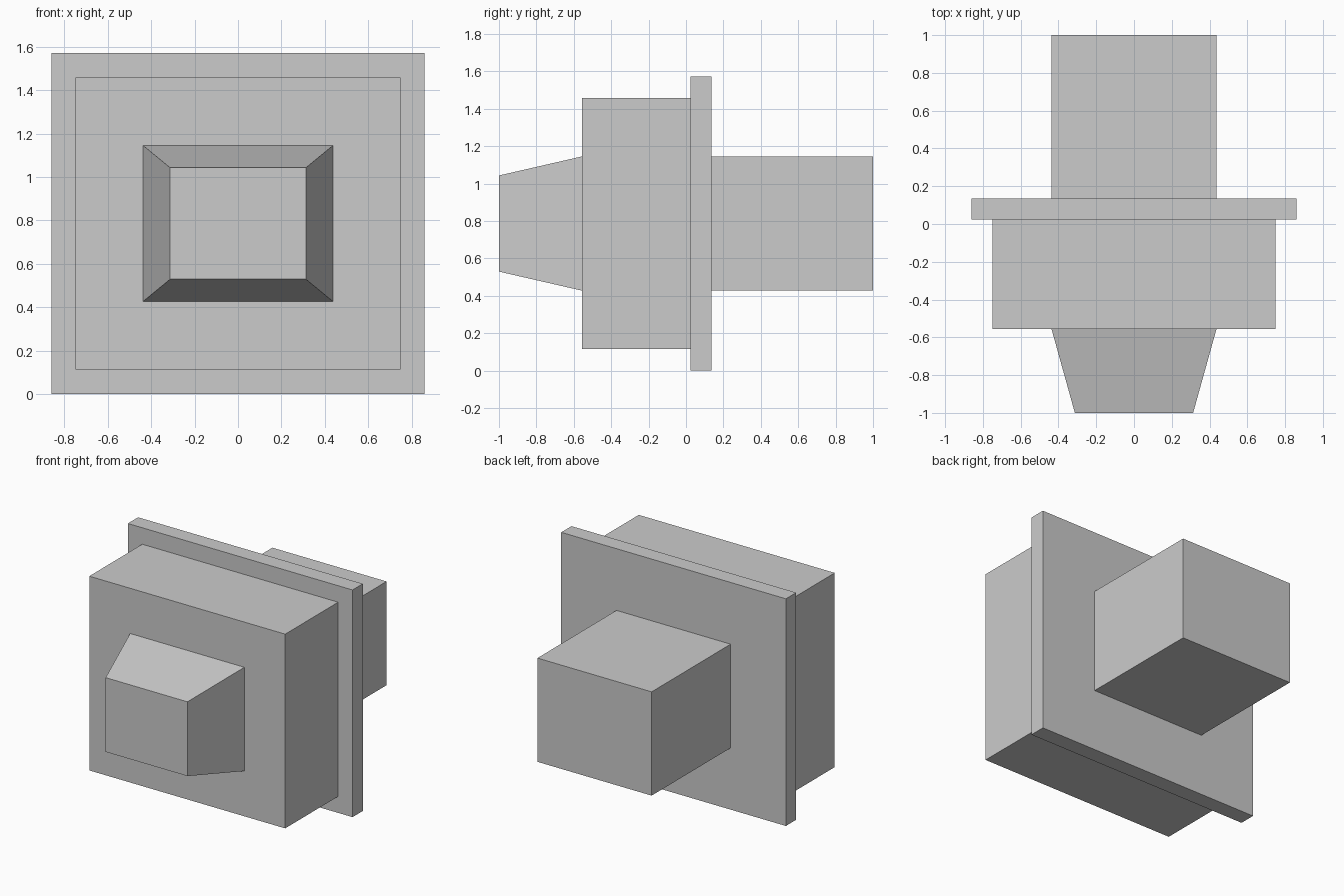
import bpy, bmesh

if "Cube" in bpy.data.objects:
    bpy.data.objects.remove(bpy.data.objects["Cube"])

MID_Z = 0.786


def rect_loft(name, sections):
    """Closed skin through rectangles (y, half width, half height), front to back."""
    bm = bmesh.new()
    rings = []
    for y, w, h in sections:
        corners = [(-w, -h), (w, -h), (w, h), (-w, h)]
        rings.append([bm.verts.new((x, y, MID_Z + z)) for x, z in corners])
    for a, b in zip(rings, rings[1:]):
        for i in range(4):
            j = (i + 1) % 4
            bm.faces.new((a[i], a[j], b[j], b[i]))
    bm.faces.new(rings[0])
    bm.faces.new(rings[-1])
    bmesh.ops.recalc_face_normals(bm, faces=bm.faces)
    mesh = bpy.data.meshes.new(name)
    bm.to_mesh(mesh)
    bm.free()
    obj = bpy.data.objects.new(name, mesh)
    bpy.context.collection.objects.link(obj)
    return obj


rect_loft("flanged_housing", [
    # tapered nose
    (-1.0, 0.313, 0.257), (-0.555, 0.437, 0.359),
    # main body
    (-0.555, 0.75, 0.672), (0.024, 0.75, 0.672),
    # flange plate
    (0.024, 0.86, 0.786), (0.136, 0.86, 0.786),
    # rear block
    (0.136, 0.437, 0.359), (1.0, 0.437, 0.359),
])
